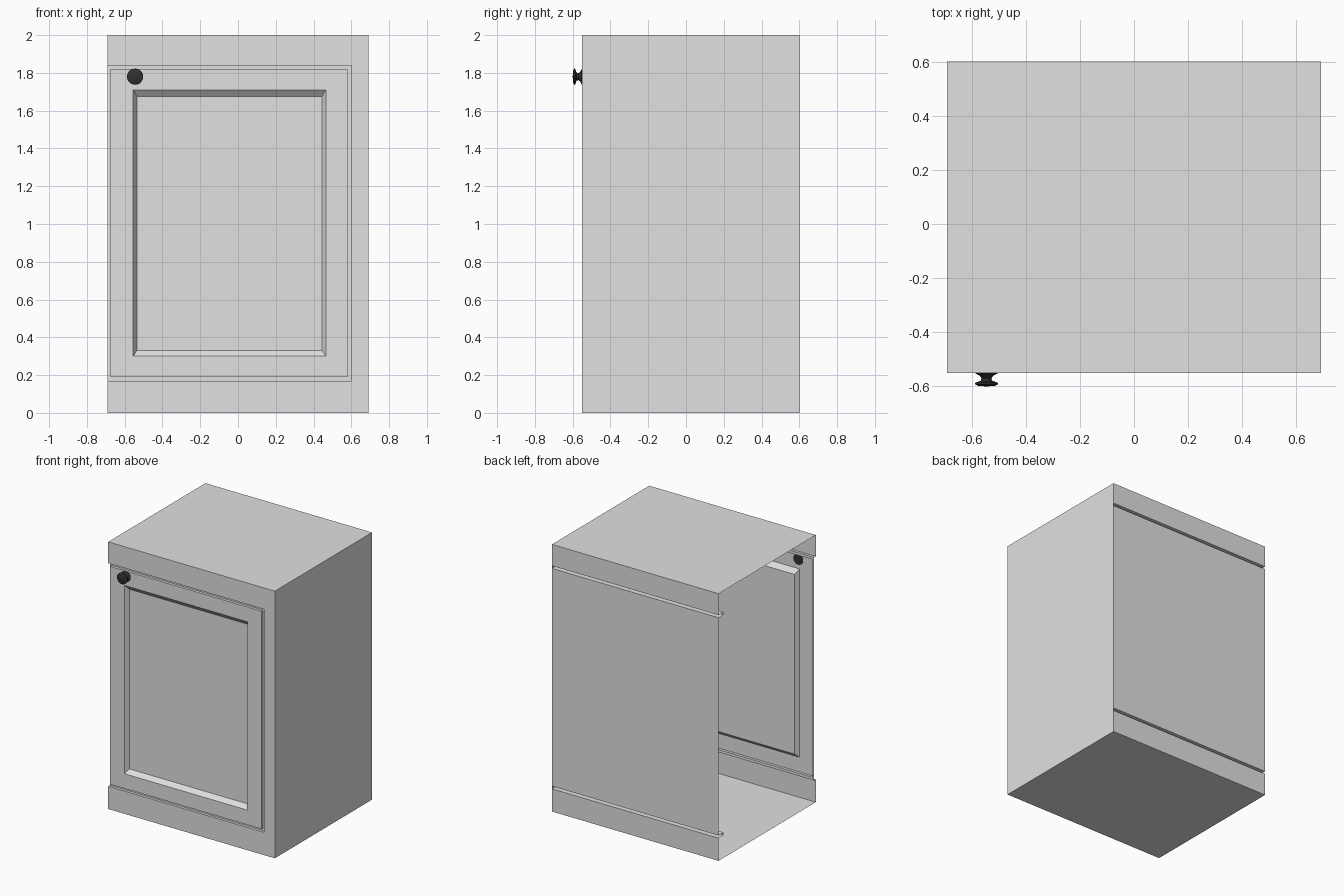
import bpy, bmesh, math
from mathutils import Vector

if "Cube" in bpy.data.objects:
    bpy.data.objects.remove(bpy.data.objects["Cube"])

W, FRONT, BACK, H = 0.69, -0.55, 0.60, 2.0
Z0, Z1, Z2, Z3 = 0.17, 0.19, 1.82, 1.84   # edges of the lower and upper channels


def material(name, value):
    m = bpy.data.materials.new(name)
    m.use_nodes = True
    color = (value, value, value, 1)
    m.diffuse_color = color
    m.node_tree.nodes["Principled BSDF"].inputs["Base Color"].default_value = color
    return m


def finish(name, bm, mat):
    mesh = bpy.data.meshes.new(name)
    bm.to_mesh(mesh)
    bm.free()
    obj = bpy.data.objects.new(name, mesh)
    bpy.context.collection.objects.link(obj)
    mesh.materials.append(mat)
    return obj


grey = material("light grey", 0.75)
black = material("near black", 0.03)

# Front sheet: nested rectangles with a door gap and a sunken panel
bm = bmesh.new()
gap, sunk = FRONT + 0.02, FRONT + 0.03
rings = [
    (-W, W, 0, H, FRONT),
    (-W, 0.60, Z0, Z3, FRONT),
    (-W, 0.60, Z0, Z3, gap),
    (-0.675, 0.58, Z1, Z2, gap),
    (-0.675, 0.58, Z1, Z2, FRONT),
    (-0.555, 0.465, 0.30, 1.71, FRONT),
    (-0.535, 0.445, 0.33, 1.675, sunk),
]
previous = None
for x0, x1, z0, z1, y in rings:
    ring = [bm.verts.new((x, y, z)) for x, z in ((x0, z0), (x1, z0), (x1, z1), (x0, z1))]
    if previous:
        for i in range(4):
            j = (i + 1) % 4
            quad = [previous[i], previous[j], ring[j], ring[i]]
            # The door gap stays open along the cabinet edge
            if any(v.co.x > -W + 0.001 for v in quad):
                bm.faces.new(quad)
    previous = ring
bm.faces.new(previous)
finish("door_front", bm, grey)

# Bottom, channelled back and top, open on one side
bm = bmesh.new()
deep = BACK - 0.06
profile = [(FRONT, 0), (BACK, 0)]
for low, high in ((Z0, Z1), (Z2, Z3)):
    profile += [(BACK, low), (deep, low), (deep, high), (BACK, high)]
profile += [(BACK, H), (FRONT, H)]
rows = [[bm.verts.new((x, y, z)) for x in (-W, W)] for y, z in profile]
for a, b in zip(rows, rows[1:]):
    bm.faces.new((a[0], b[0], b[1], a[1]))
finish("cabinet_shell", bm, grey)

# Closed side wall
bm = bmesh.new()
bm.faces.new([bm.verts.new((W, y, z)) for y, z in
              ((FRONT, 0), (BACK, 0), (BACK, H), (FRONT, H))])
finish("side_wall", bm, grey)

# Turned knob
bm = bmesh.new()
centre = Vector((-0.545, 0, 1.78))
outline = [(0, -0.60), (0.03, -0.598), (0.043, -0.592), (0.041, -0.586), (0.022, -0.58),
           (0.018, -0.57), (0.026, -0.56), (0.041, -0.552), (0.041, -0.548), (0, -0.548)]
verts = [bm.verts.new(centre + Vector((r, y, 0))) for r, y in outline]
edges = [bm.edges.new(pair) for pair in zip(verts, verts[1:])]
bmesh.ops.spin(bm, geom=verts + edges, cent=centre, axis=(0, 1, 0),
               angle=math.tau, steps=20, use_duplicate=False)
bmesh.ops.remove_doubles(bm, verts=bm.verts, dist=0.0005)
bmesh.ops.recalc_face_normals(bm, faces=bm.faces)
knob = finish("door_knob", bm, black)
bpy.context.view_layer.objects.active = knob
knob.select_set(True)
bpy.ops.object.shade_smooth_by_angle(angle=math.radians(40))
